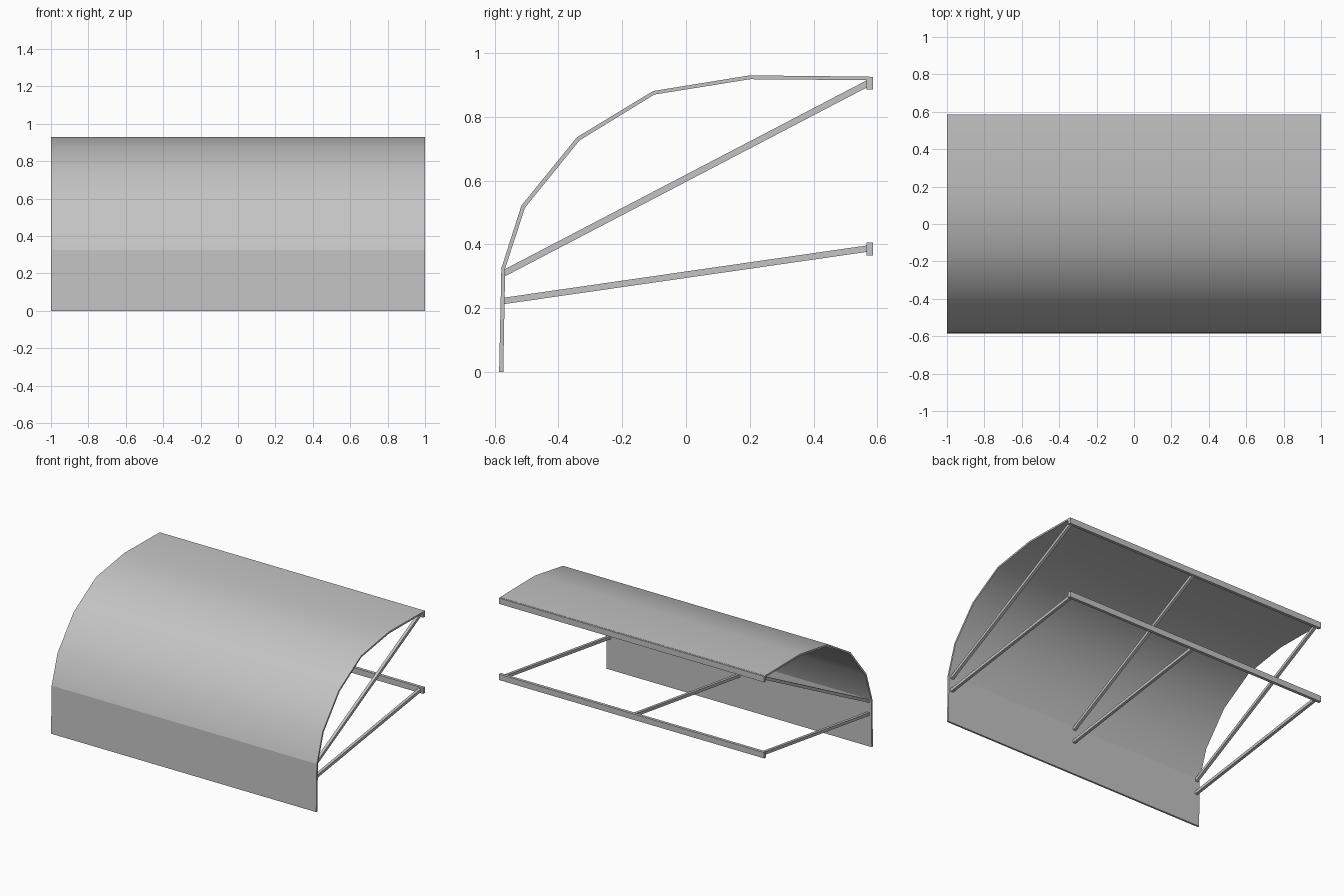
import bpy, bmesh, math
from mathutils import Vector

cube = bpy.data.objects.get("Cube")
if cube:
    bpy.data.objects.remove(cube, do_unlink=True)

grey = bpy.data.materials.new("light grey")
grey.use_nodes = True
colour = (0.55, 0.55, 0.55, 1)
grey.diffuse_color = colour
grey.node_tree.nodes["Principled BSDF"].inputs["Base Color"].default_value = colour


def finish(name, bm, smooth=0):
    bmesh.ops.recalc_face_normals(bm, faces=bm.faces)
    mesh = bpy.data.meshes.new(name)
    bm.to_mesh(mesh)
    bm.free()
    obj = bpy.data.objects.new(name, mesh)
    bpy.context.collection.objects.link(obj)
    mesh.materials.append(grey)
    if smooth:
        bpy.ops.object.select_all(action='DESELECT')
        obj.select_set(True)
        bpy.context.view_layer.objects.active = obj
        bpy.ops.object.shade_smooth_by_angle(angle=math.radians(smooth))
    return obj


def sheet(name, outer, inner, smooth=0):
    """Extrude a thin (y, z) profile across the full width."""
    bm = bmesh.new()
    loop = outer + inner[::-1]
    ends = [[bm.verts.new((x, y, z)) for y, z in loop] for x in (-1, 1)]
    n, k = len(loop), len(outer)
    for i in range(n):
        j = (i + 1) % n
        bm.faces.new((ends[0][i], ends[0][j], ends[1][j], ends[1][i]))
    for e in ends:
        for i in range(k - 1):
            bm.faces.new((e[i], e[i + 1], e[n - 2 - i], e[n - 1 - i]))
    return finish(name, bm, smooth)


def bar(name, start, end, width, height):
    """Square bar between two points."""
    a, b = Vector(start), Vector(end)
    d = b - a
    bm = bmesh.new()
    bmesh.ops.create_cube(bm, size=1)
    bmesh.ops.scale(bm, vec=(width, d.length, height), verts=bm.verts)
    bmesh.ops.rotate(bm, matrix=Vector((0, 1, 0)).rotation_difference(d).to_matrix(),
                     verts=bm.verts)
    bmesh.ops.translate(bm, vec=(a + b) / 2, verts=bm.verts)
    return finish(name, bm)


# Curved canopy and flat front valance
sheet("canopy",
      [(-.579, .325), (-.516, .522), (-.342, .736), (-.103, .881), (.2, .93), (.575, .926)],
      [(-.567, .325), (-.505, .515), (-.334, .726), (-.099, .87), (.201, .918), (.575, .915)],
      smooth=40)
sheet("valance", [(-.586, 0), (-.579, .325)], [(-.573, 0), (-.567, .325)])

# Wall rails
for name, z in (("upper_rail", .905), ("lower_rail", .386)):
    rail = bar(name, (0, .566, z), (0, .586, z), 2, .04)

# Support arms at both ends and the middle
for side, x in (("right", -.975), ("middle", 0), ("left", .975)):
    bar(side + "_upper_arm", (x, -.57, .31), (x, .57, .905), .02, .02)
    bar(side + "_lower_arm", (x, -.57, .223), (x, .57, .387), .02, .02)
